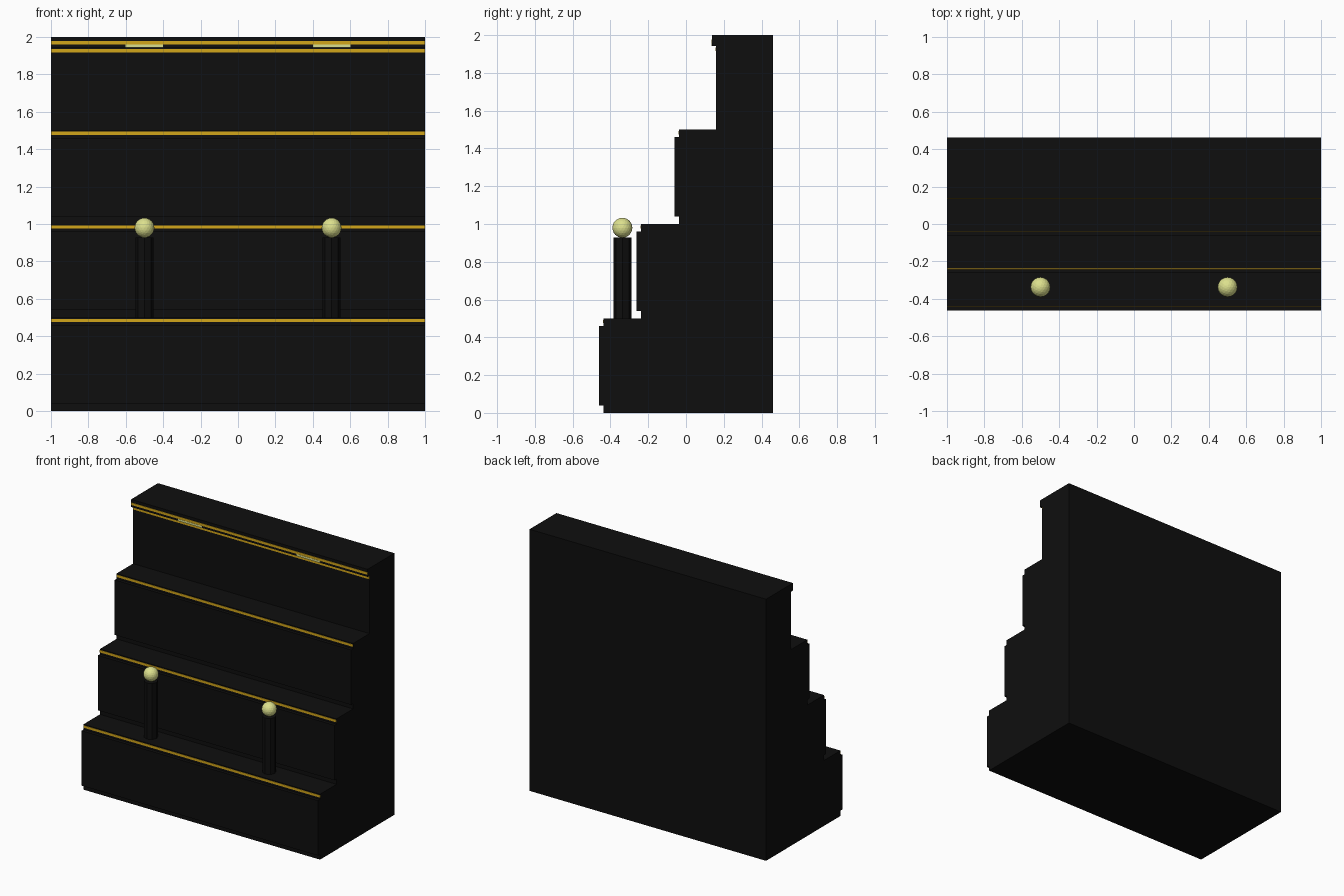
import bpy, bmesh, math

if "Cube" in bpy.data.objects:
    bpy.data.objects.remove(bpy.data.objects["Cube"])


def mat(name, rgb):
    m = bpy.data.materials.new(name)
    m.diffuse_color = (*rgb, 1)
    m.use_nodes = True
    m.node_tree.nodes["Principled BSDF"].inputs["Base Color"].default_value = m.diffuse_color
    return m


BLACK = mat("black", (0.0045, 0.0045, 0.0045))
GOLD = mat("gold", (0.65, 0.38, 0.01))
GLOW = mat("pale_yellow", (0.72, 0.75, 0.27))


def finish(name, bm, material):
    bmesh.ops.recalc_face_normals(bm, faces=bm.faces)
    me = bpy.data.meshes.new(name)
    bm.to_mesh(me)
    bm.free()
    me.materials.append(material)
    ob = bpy.data.objects.new(name, me)
    bpy.context.collection.objects.link(ob)
    return ob


def box(name, x, y, z, material):
    bm = bmesh.new()
    bmesh.ops.create_cube(bm, size=1)
    for v in bm.verts:
        v.co = [r[0] if c < 0 else r[1] for c, r in zip(v.co, (x, y, z))]
    return finish(name, bm, material)


# Stepped body: side profile with raised riser panels and a top lip
risers = [-0.437, -0.239, -0.038]
profile = [(0.461, 0)]
for i, y in enumerate(risers):
    z = i * 0.5
    profile += [(y, z), (y, z + 0.04), (y - 0.024, z + 0.04),
                (y - 0.024, z + 0.46), (y, z + 0.46), (y, z + 0.5)]
profile += [(0.16, 1.5), (0.16, 1.942), (0.137, 1.942), (0.137, 2), (0.461, 2)]
bm = bmesh.new()
face = bm.faces.new([bm.verts.new((-1, y, z)) for y, z in profile])
ext = bmesh.ops.extrude_face_region(bm, geom=[face])
bmesh.ops.translate(bm, vec=(2, 0, 0),
                    verts=[g for g in ext["geom"] if isinstance(g, bmesh.types.BMVert)])
finish("stepped_body", bm, BLACK)

# Gold trim strips along the step noses and the lip
trims = [(y, i * 0.5 + 0.484) for i, y in enumerate(risers)] + [(0.16, 1.925), (0.137, 1.968)]
for i, (y, z) in enumerate(trims):
    box(f"gold_trim_{i + 1}", (-1, 1), (y - 0.003, y + 0.003), (z - 0.009, z + 0.009), GOLD)

for side, s in (("left", -0.5), ("right", 0.5)):
    # Octagonal post standing on the first step
    bm = bmesh.new()
    bmesh.ops.create_cone(bm, cap_ends=True, segments=8, radius1=0.048, radius2=0.048, depth=0.43)
    bmesh.ops.translate(bm, vec=(s, -0.337, 0.713), verts=bm.verts)
    finish(f"{side}_post", bm, BLACK)
    # Lamp globe
    bm = bmesh.new()
    bmesh.ops.create_icosphere(bm, subdivisions=3, radius=0.053)
    bmesh.ops.translate(bm, vec=(s, -0.337, 0.98), verts=bm.verts)
    finish(f"{side}_globe", bm, GLOW)
    # Light plate under the lip trim
    box(f"{side}_lip_light", (s - 0.1, s + 0.1), (0.134, 0.139), (1.943, 1.958), GLOW)
